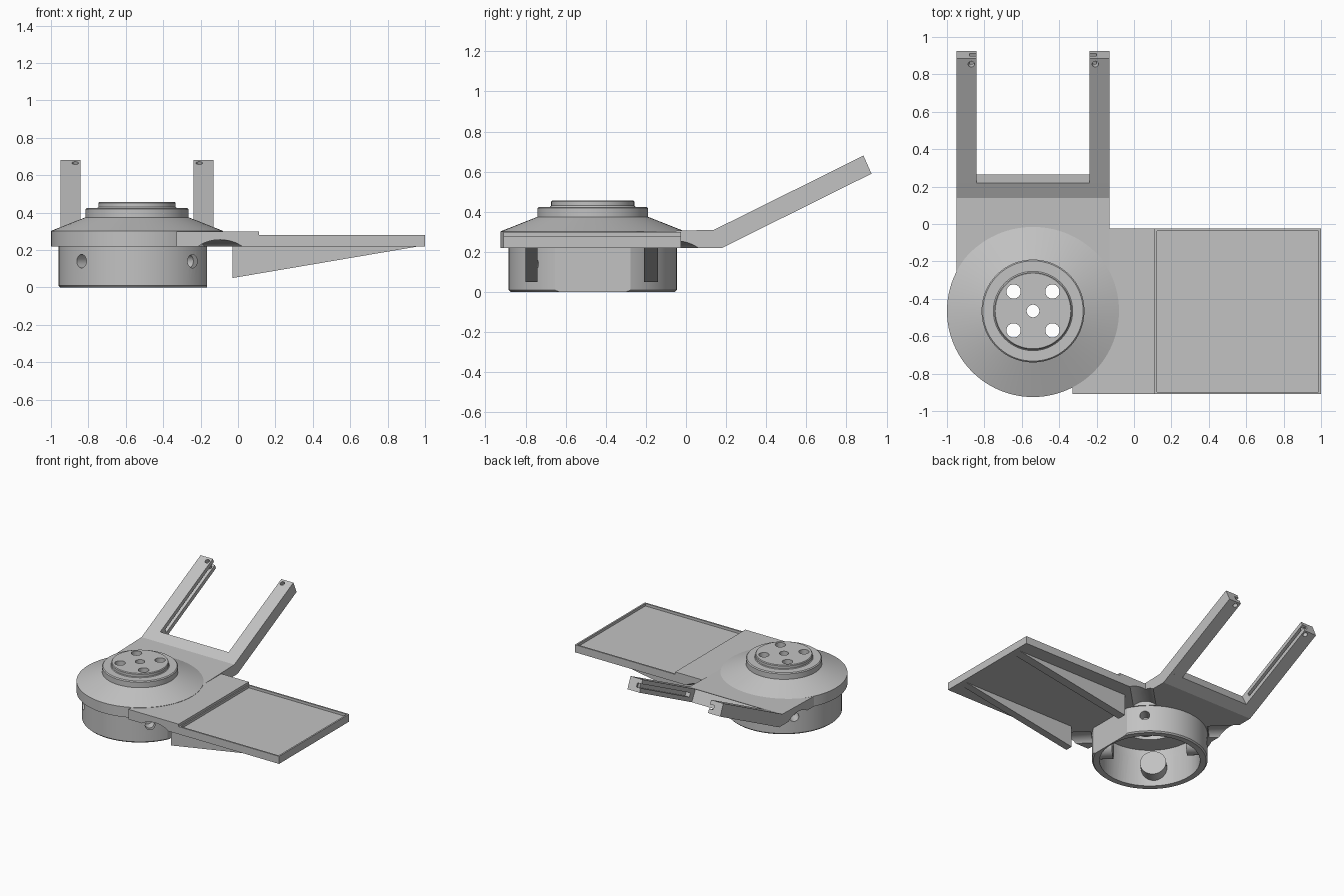
import bpy, bmesh, math
from mathutils import Vector, Matrix

old = bpy.data.objects.get("Cube")
if old:
    bpy.data.objects.remove(old, do_unlink=True)

grey = bpy.data.materials.new("plain_grey")
grey.use_nodes = True
COLOR = (0.54, 0.54, 0.54, 1)
grey.diffuse_color = COLOR
grey.node_tree.nodes["Principled BSDF"].inputs["Base Color"].default_value = COLOR

CX, CY = -0.54, -0.465      # hub axis
SCREW_Z = 0.14
TILT = math.atan2(0.37, 0.745)
cutters = []


def finish(name, bm, cutter=False):
    bmesh.ops.recalc_face_normals(bm, faces=bm.faces[:])
    mesh = bpy.data.meshes.new(name)
    bm.to_mesh(mesh)
    bm.free()
    obj = bpy.data.objects.new(name, mesh)
    bpy.context.collection.objects.link(obj)
    mesh.materials.append(grey)
    if cutter:
        obj.hide_render = True
        cutters.append(obj)
    return obj


def lathe(name, profile, cutter=False):
    """Revolve an (r, z) outline about the hub axis."""
    bm = bmesh.new()
    vs = [bm.verts.new((CX + r, CY, z)) for r, z in profile]
    edges = [bm.edges.new(pair) for pair in zip(vs, vs[1:])]
    bmesh.ops.spin(bm, geom=vs + edges, cent=(CX, CY, 0), axis=(0, 0, 1),
                   angle=math.tau, steps=96, use_duplicate=False)
    bmesh.ops.remove_doubles(bm, verts=bm.verts[:], dist=0.0002)
    return finish(name, bm, cutter)


def prism(name, profile, axis, lo, hi, cutter=False):
    """Extrude a side outline along x or y."""
    bm = bmesh.new()
    if axis == "x":
        vs = [bm.verts.new((lo, a, b)) for a, b in profile]
        move = (hi - lo, 0, 0)
    else:
        vs = [bm.verts.new((a, lo, b)) for a, b in profile]
        move = (0, hi - lo, 0)
    face = bm.faces.new(vs)
    new = bmesh.ops.extrude_face_region(bm, geom=[face])["geom"]
    bmesh.ops.translate(bm, vec=move, verts=[v for v in new if isinstance(v, bmesh.types.BMVert)])
    return finish(name, bm, cutter)


def rect(a0, a1, b0, b1):
    return [(a0, b0), (a1, b0), (a1, b1), (a0, b1)]


def rod(name, start, end, radius, cutter=False, segments=48):
    start, end = Vector(start), Vector(end)
    d = end - start
    m = Matrix.Translation((start + end) / 2) @ d.to_track_quat("Z", "Y").to_matrix().to_4x4()
    bm = bmesh.new()
    bmesh.ops.create_cone(bm, cap_ends=True, segments=segments, radius1=radius,
                          radius2=radius, depth=d.length, matrix=m)
    return finish(name, bm, cutter)


def radial(sx, sy, dist):
    k = dist * math.sqrt(0.5)
    return (CX + sx * k, CY + sy * k, SCREW_Z)


def cut(obj, tools):
    bpy.context.view_layer.objects.active = obj
    for tool in tools:
        mod = obj.modifiers.new("cut", "BOOLEAN")
        mod.operation = "DIFFERENCE"
        mod.solver = "EXACT"
        mod.object = tool
        bpy.ops.object.modifier_apply(modifier=mod.name)


# Cutters: hollow, screw holes, screw clearances and top holes
cavity = lathe("cavity_cutter", [(0, -0.1), (0.365, -0.1), (0.365, 0.298),
                                 (0.21, 0.298), (0.21, 0.38), (0, 0.38)], True)
diagonals = [(1, 1), (1, -1), (-1, 1), (-1, -1)]
screws = [rod("screw_cutter", radial(*d, 0.32), radial(*d, 0.6), 0.036, True) for d in diagonals]
scoops = [rod("scoop_cutter", radial(*d, 0.425), radial(*d, 0.95), 0.115, True) for d in diagonals[:3]]
spots = [(0, 0, 0.034)] + [(sx * 0.104, sy * 0.104, 0.038) for sx, sy in diagonals]
top_holes = [rod("top_hole_cutter", (CX + x, CY + y, 0.33), (CX + x, CY + y, 0.6), r, True)
             for x, y, r in spots]
flat = prism("flat_cutter", rect(-0.165, 0.1, -0.1, 0.3), "y", -1, 0.1, True)

# Lower cup with a flat side, and its inner screw bosses
cup = lathe("cup", [(0, 0), (0.41, 0), (0.42, 0.01), (0.42, 0.22), (0, 0.22)])
cut(cup, [flat, cavity] + screws)
for d, screw in zip(diagonals, screws):
    cut(rod("screw_boss", radial(*d, 0.27), radial(*d, 0.39), 0.095), [screw])

# Flange, cone and stepped top
head = lathe("hub_head", [(0, 0.22), (0.46, 0.22), (0.46, 0.302), (0.275, 0.375), (0.275, 0.418),
                          (0.268, 0.425), (0.212, 0.425), (0.207, 0.43), (0.207, 0.45),
                          (0.202, 0.456), (0, 0.456)])
cut(head, [cavity] + scoops + top_holes)

# Side deck leading to the tray
side_deck = prism("side_deck", rect(-0.33, 0.113, 0.22, 0.30), "y", -0.91, -0.025)
cut(side_deck, [cavity] + scoops)

# Rear deck with its upturned lip
rear_deck = prism("rear_deck", [(-0.26, 0.22), (0.18, 0.22), (0.265, 0.262), (0.22, 0.35),
                                (0.14, 0.31), (-0.26, 0.30)], "x", -0.95, -0.13)
cut(rear_deck, [cavity] + scoops)

# Two sloping arms, grooved on the inner side, with a pin hole at each tip
along = Vector((math.cos(TILT), math.sin(TILT)))
across = Vector((-along.y, along.x)) * 0.016
g0 = Vector((0.29, 0.33))
g1 = g0 + along * 0.9
groove_profile = [g0 - across, g1 - across, g1 + across, g0 + across]
arm_profile = [(0.14, 0.22), (0.18, 0.22), (0.925, 0.59), (0.885, 0.68), (0.14, 0.31)]
normal = Vector((0, -along.y, along.x))
for name, lo, hi, inner, pin_x in [("right_arm", -0.95, -0.842, (-0.88, -0.8), -0.87),
                                   ("left_arm", -0.237, -0.13, (-0.28, -0.2), -0.207)]:
    arm = prism(name, arm_profile, "x", lo, hi)
    pin = Vector((pin_x, 0.855, 0.665))
    cut(arm, [prism("groove_cutter", groove_profile, "x", *inner, True),
              rod("pin_cutter", pin - normal * 0.2, pin + normal * 0.1, 0.017, True, 24)])

# Shallow tray with a thin rim
bm = bmesh.new()
bmesh.ops.create_cube(bm, size=1)
for v in bm.verts:
    v.co = ((0.555 + v.co.x * 0.89), (-0.4675 + v.co.y * 0.885), (0.25 + v.co.z * 0.06))
bm.normal_update()
top = max(bm.faces, key=lambda f: f.calc_center_median().z)
bmesh.ops.inset_region(bm, faces=[top], thickness=0.018)
# Lower the inner floor
bmesh.ops.extrude_face_region
floor = bmesh.ops.extrude_discrete_faces(bm, faces=[top])["faces"][0]
bmesh.ops.translate(bm, vec=(0, 0, -0.02), verts=floor.verts[:])
finish("tray", bm)

# Tapered ribs under the tray
for y0, y1 in [(-0.80, -0.74), (-0.21, -0.14)]:
    prism("tray_rib", [(-0.03, 0.05), (0.98, 0.222), (-0.03, 0.222)], "y", y0, y1)

# Remove the used cutters and smooth the round surfaces
for obj in cutters:
    bpy.data.objects.remove(obj, do_unlink=True)
for obj in bpy.context.collection.objects:
    obj.select_set(obj.type == "MESH")
    if obj.type == "MESH":
        bpy.context.view_layer.objects.active = obj
bpy.ops.object.shade_smooth_by_angle(angle=math.radians(25))
